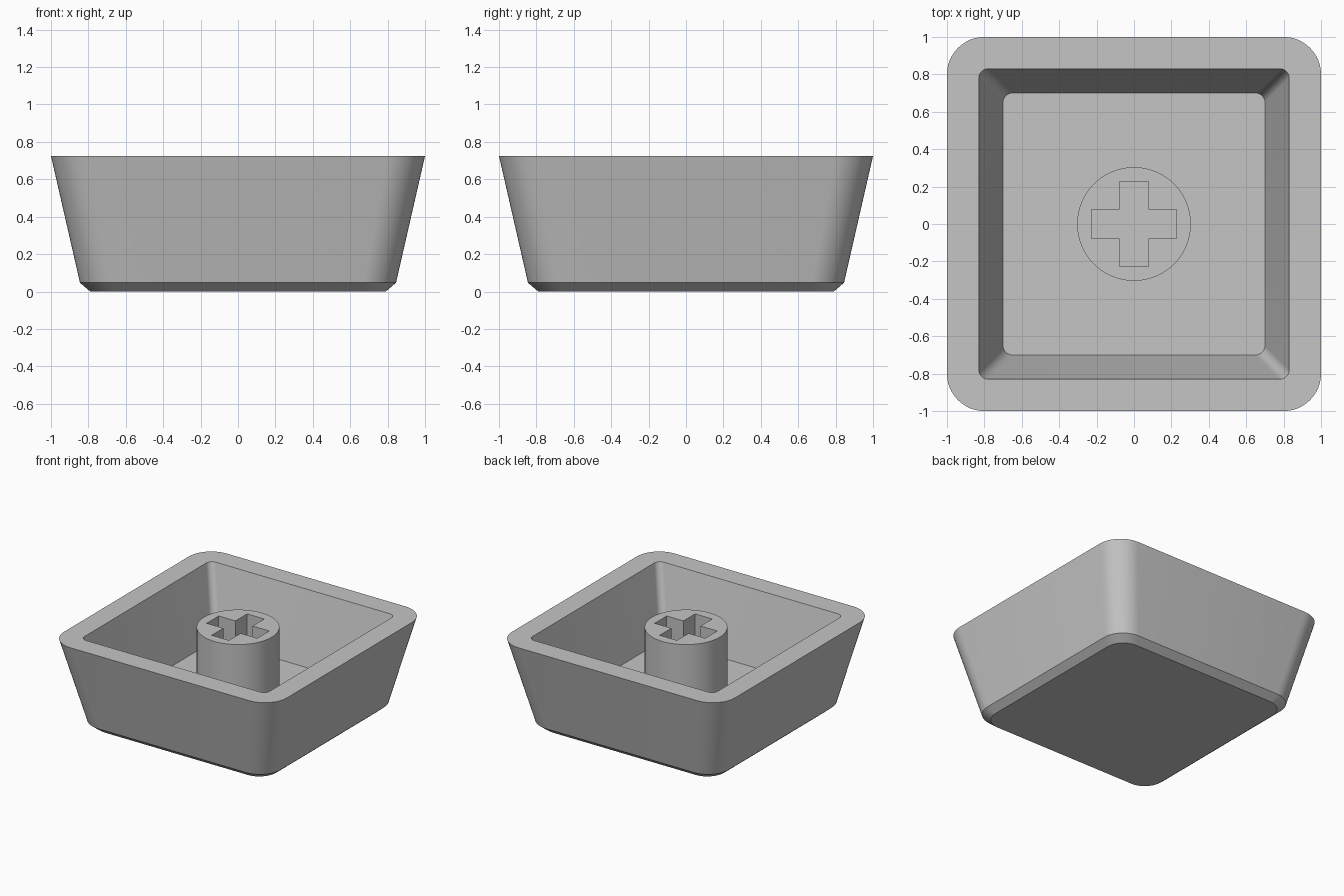
import bpy
import bmesh
from math import cos, sin, pi, radians

if "Cube" in bpy.data.objects:
    bpy.data.objects.remove(bpy.data.objects["Cube"], do_unlink=True)

HEIGHT = 0.725
FLOOR = 0.163

grey = bpy.data.materials.new("light grey plastic")
grey.use_nodes = True
colour = (0.56, 0.56, 0.56, 1)
grey.diffuse_color = colour
bsdf = next(n for n in grey.node_tree.nodes if n.type == "BSDF_PRINCIPLED")
bsdf.inputs["Base Color"].default_value = colour


def finish(bm, name):
    """Turn the bmesh into a smooth-shaded object with crisp edges."""
    bmesh.ops.recalc_face_normals(bm, faces=bm.faces[:])
    mesh = bpy.data.meshes.new(name)
    bm.to_mesh(mesh)
    bm.free()
    mesh.materials.append(grey)
    obj = bpy.data.objects.new(name, mesh)
    bpy.context.collection.objects.link(obj)
    bpy.ops.object.select_all(action="DESELECT")
    obj.select_set(True)
    bpy.context.view_layer.objects.active = obj
    bpy.ops.object.shade_smooth_by_angle(angle=radians(25))
    return obj


def rounded_square(bm, half, radius, z, steps=12):
    """Ring of vertices around a square with round corners."""
    ring = []
    for corner in range(4):
        start = corner * pi / 2
        sx = 1 if corner in (0, 3) else -1
        sy = 1 if corner in (0, 1) else -1
        for i in range(steps + 1):
            a = start + i * pi / 2 / steps
            ring.append(bm.verts.new((sx * (half - radius) + radius * cos(a),
                                      sy * (half - radius) + radius * sin(a), z)))
    return ring


def closed_loop(bm, points, z):
    """Closed chain of edges through 2D points."""
    verts = [bm.verts.new((x, y, z)) for x, y in points]
    return [bm.edges.new((v, verts[i - 1])) for i, v in enumerate(verts)]


# Hollow shell: chamfered base, sloping wall, flat rim, inner wall, floor
bm = bmesh.new()
sections = [(0.79, 0.15, 0), (0.845, 0.18, 0.047), (1, 0.2, HEIGHT),
            (0.83, 0.05, HEIGHT), (0.7, 0.05, FLOOR)]
rings = [rounded_square(bm, *s) for s in sections]
for low, high in zip(rings, rings[1:]):
    for i in range(len(low)):
        bm.faces.new((low[i - 1], low[i], high[i], high[i - 1]))
bm.faces.new(rings[0])
bm.faces.new(rings[-1])
finish(bm, "shell")

# Round stem with a cross-shaped socket down to the floor
bm = bmesh.new()
base = FLOOR - 0.04
circle = [(0.304 * cos(i * pi / 32), 0.304 * sin(i * pi / 32)) for i in range(64)]
arm, slot = 0.227, 0.077
cross = []
for turn in range(4):
    c, s = round(cos(turn * pi / 2)), round(sin(turn * pi / 2))
    for x, y in ((arm, -slot), (arm, slot), (slot, slot)):
        cross.append((c * x - s * y, s * x + c * y))
edges = closed_loop(bm, circle, base) + closed_loop(bm, cross, base)
bmesh.ops.triangle_fill(bm, edges=edges, use_beauty=True)
grown = bmesh.ops.extrude_face_region(bm, geom=bm.faces[:], use_keep_orig=True)
top = [g for g in grown["geom"] if isinstance(g, bmesh.types.BMVert)]
bmesh.ops.translate(bm, verts=top, vec=(0, 0, HEIGHT - base))
finish(bm, "stem")
